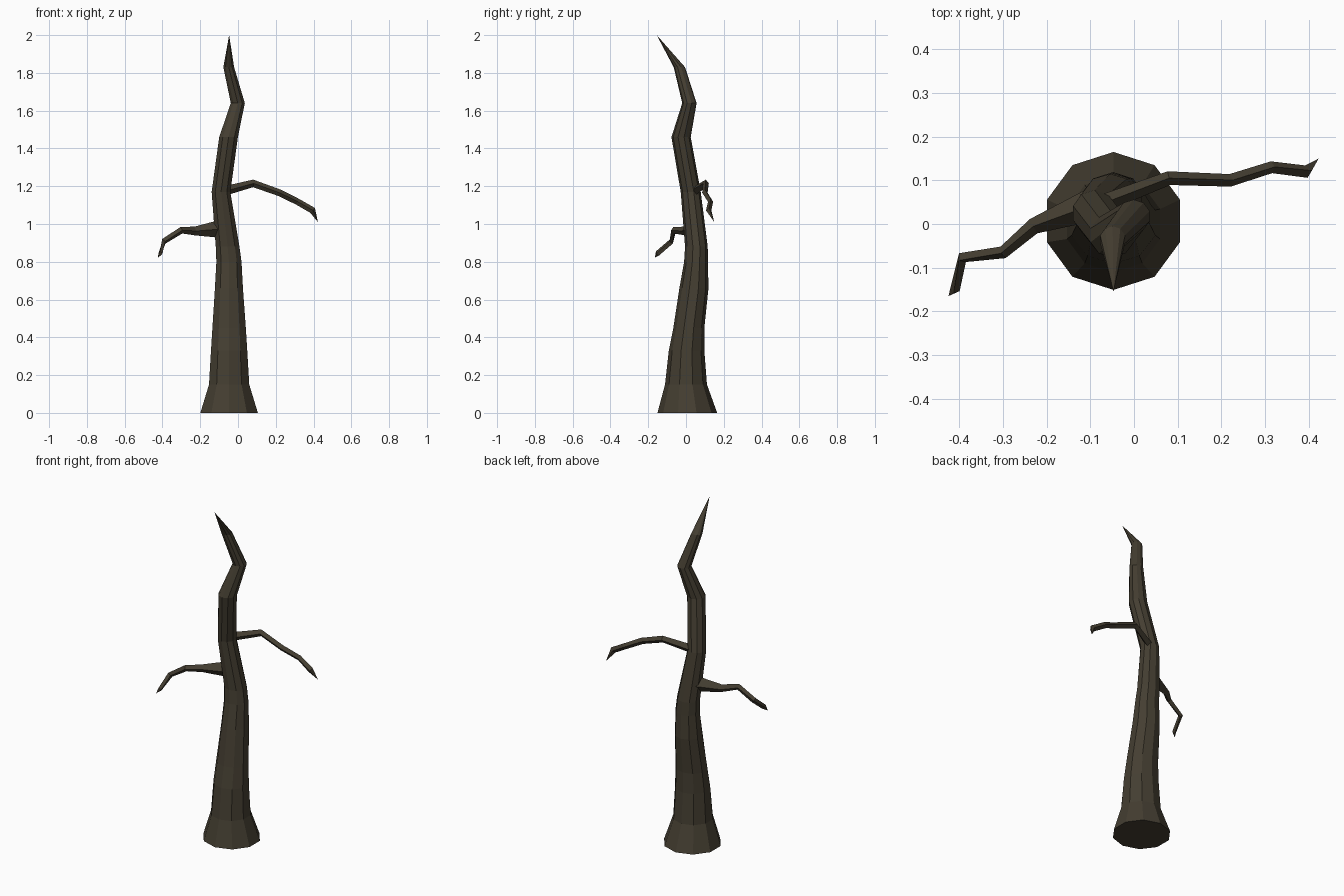
import bpy, bmesh, math
from mathutils import Vector

if "Cube" in bpy.data.objects:
    bpy.data.objects.remove(bpy.data.objects["Cube"])

bark = bpy.data.materials.new("dark bark")
bark.diffuse_color = (0.058, 0.048, 0.031, 1)
bark.use_nodes = True
bark.node_tree.nodes["Principled BSDF"].inputs["Base Color"].default_value = bark.diffuse_color


def loft(name, rings, tip=None):
    """Skin a list of equal-sized point rings, capped or drawn to a tip."""
    bm = bmesh.new()
    loops = [[bm.verts.new(p) for p in ring] for ring in rings]
    n = len(loops[0])
    for a, b in zip(loops, loops[1:]):
        for i in range(n):
            j = (i + 1) % n
            bm.faces.new((a[i], a[j], b[j], b[i]))
    bm.faces.new(loops[0][::-1])
    if tip:
        t = bm.verts.new(tip)
        for i in range(n):
            bm.faces.new((loops[-1][i], loops[-1][(i + 1) % n], t))
    else:
        bm.faces.new(loops[-1])
    bmesh.ops.recalc_face_normals(bm, faces=bm.faces[:])
    mesh = bpy.data.meshes.new(name)
    bm.to_mesh(mesh)
    bm.free()
    mesh.materials.append(bark)
    obj = bpy.data.objects.new(name, mesh)
    bpy.context.collection.objects.link(obj)


def level_ring(x, y, z, rx, ry, sides=10):
    return [(x + rx * math.sin(2 * math.pi * i / sides),
             y + ry * math.cos(2 * math.pi * i / sides), z) for i in range(sides)]


def branch(name, path, tip):
    """Four-sided tube along (x, y, z, radius) points, ending in a tip."""
    pts = [Vector(p[:3]) for p in path] + [Vector(tip)]
    rings = []
    for i, p in enumerate(path):
        d = (pts[i + 1] - pts[max(i - 1, 0)]).normalized()
        side = d.cross(Vector((0, 0, 1))).normalized()
        up = side.cross(d)
        r = p[3]
        rings.append([pts[i] + side * r * 0.8, pts[i] + up * r,
                      pts[i] - side * r * 0.8, pts[i] - up * r])
    loft(name, rings, tip)


# Crooked tapering trunk: x, y, z, x radius, y radius
trunk = [
    (-0.047, 0.007, 0.00, 0.160, 0.158),
    (-0.047, 0.000, 0.15, 0.112, 0.111),
    (-0.047, 0.003, 0.33, 0.101, 0.094),
    (-0.047, 0.015, 0.45, 0.093, 0.082),
    (-0.048, 0.042, 0.66, 0.078, 0.077),
    (-0.048, 0.053, 0.80, 0.070, 0.063),
    (-0.055, 0.055, 0.88, 0.066, 0.060),
    (-0.090, 0.025, 1.17, 0.052, 0.053),
    (-0.050, -0.026, 1.46, 0.052, 0.051),
    (-0.001, 0.018, 1.64, 0.039, 0.038),
    (-0.049, -0.035, 1.83, 0.030, 0.030),
]
loft("trunk", [level_ring(*t) for t in trunk], (-0.047, -0.155, 2.0))

# Two bent bare branches
branch("right_branch", [
    (-0.090, 0.040, 1.170, 0.026), (0.080, 0.105, 1.215, 0.020),
    (0.220, 0.100, 1.165, 0.018), (0.315, 0.130, 1.118, 0.017),
    (0.395, 0.120, 1.072, 0.018)], (0.423, 0.150, 1.01))
branch("left_branch", [
    (-0.080, 0.050, 0.975, 0.050), (-0.230, -0.005, 0.963, 0.023),
    (-0.300, -0.065, 0.967, 0.018), (-0.393, -0.077, 0.908, 0.016),
    (-0.410, -0.150, 0.845, 0.014)], (-0.425, -0.165, 0.822))
